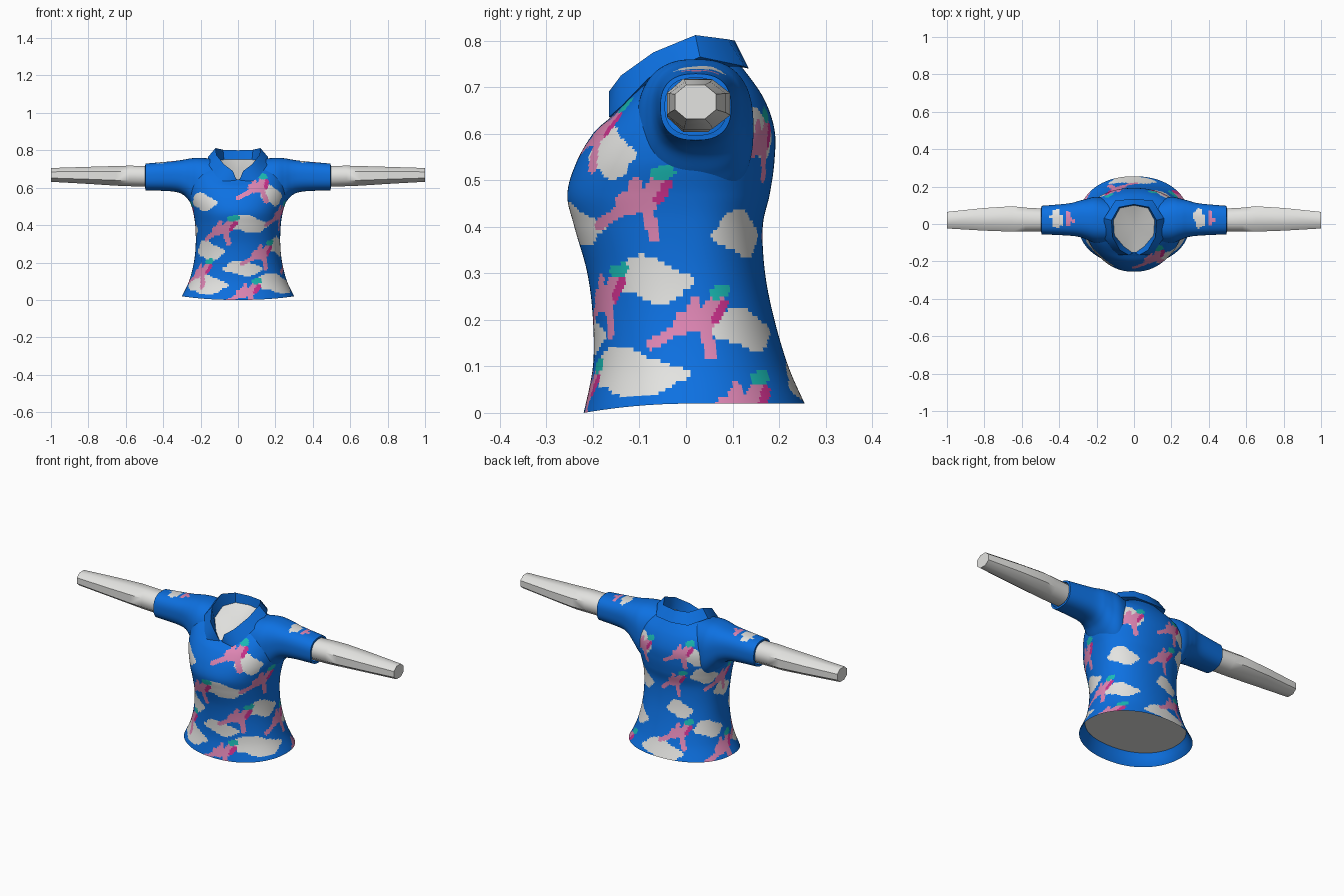
import bpy, bmesh, math
from mathutils import Vector

if "Cube" in bpy.data.objects:
    bpy.data.objects.remove(bpy.data.objects["Cube"])

BLUE, WHITE, PINK, TEAL, MAGENTA = range(5)
MATS = []
for name, col in [("shirt blue", (0.004, 0.165, 0.76)), ("cloth white", (0.77, 0.77, 0.75)),
                  ("print pink", (0.74, 0.24, 0.46)), ("print teal", (0.01, 0.50, 0.46)),
                  ("print magenta", (0.62, 0.03, 0.27))]:
    m = bpy.data.materials.new(name)
    m.diffuse_color = (*col, 1)
    m.use_nodes = True
    m.node_tree.nodes["Principled BSDF"].inputs["Base Color"].default_value = m.diffuse_color
    MATS.append(m)


def make(name, verts, faces, paint, angle=50):
    """Mesh object; paint is a material number or a rule on the face centre and normal."""
    me = bpy.data.meshes.new(name)
    me.from_pydata([tuple(v) for v in verts], [], faces)
    for m in MATS:
        me.materials.append(m)
    bm = bmesh.new()
    bm.from_mesh(me)
    bmesh.ops.recalc_face_normals(bm, faces=bm.faces)
    for f in bm.faces:
        f.material_index = paint(f.calc_center_median(), f.normal) if callable(paint) else paint
    bm.to_mesh(me)
    bm.free()
    ob = bpy.data.objects.new(name, me)
    bpy.context.collection.objects.link(ob)
    bpy.ops.object.select_all(action='DESELECT')
    ob.select_set(True)
    bpy.context.view_layer.objects.active = ob
    bpy.ops.object.shade_smooth_by_angle(angle=math.radians(angle))
    return ob


def loft(rings, start=False, end=False):
    n = len(rings[0])
    verts = [p for r in rings for p in r]
    faces = [(i*n + j, i*n + (j+1) % n, (i+1)*n + (j+1) % n, (i+1)*n + j)
             for i in range(len(rings) - 1) for j in range(n)]
    if start:
        faces.append(tuple(range(n)))
    if end:
        faces.append(tuple(range(len(verts) - n, len(verts))))
    return verts, faces


def blend(stations, steps):
    """Smoothly interpolate rows of section sizes."""
    out = []
    last = len(stations) - 1
    for i in range(last):
        a, b = stations[max(i-1, 0)], stations[i]
        c, d = stations[i+1], stations[min(i+2, last)]
        for k in range(steps):
            t = k / steps
            out.append([q + 0.5*t*(r - p + t*(2*p - 5*q + 4*r - s + t*(3*(q - r) + s - p)))
                        for p, q, r, s in zip(a, b, c, d)])
    out.append(list(stations[-1]))
    return out


def power(v, e):
    return math.copysign(abs(v) ** e, v)


# ---- printed cloth pattern: clouds and long-tailed creatures ----
def capsule(u, v, a, b, r):
    p, a, b = Vector((u, v)), Vector(a), Vector(b)
    d = b - a
    t = max(0, min(1, (p - a).dot(d) / d.length_squared))
    return (p - a - d*t).length < r


def cloud(u, v, w, h):
    return any(((u - x*w)/(w*a))**2 + ((v - y*h)/(h*b))**2 < 1
               for x, y, a, b in [(0, -.1, 1, .55), (-.2, .2, .6, .8), (.2, -.2, .6, .8)])


def creature(u, v):
    if capsule(u, v, (-.012, -.002), (.014, .004), .014):
        return TEAL
    if capsule(u, v, (.010, -.024), (-.014, -.058), .010):
        return MAGENTA
    parts = [((-.005, -.015), (-.04, -.055), .018), ((-.035, -.055), (-.085, -.065), .025),
             ((-.08, -.07), (-.16, -.112), .012), ((-.04, -.07), (-.028, -.132), .014),
             ((-.06, -.02), (-.08, -.06), .012)]
    return PINK if any(capsule(u, v, *p) for p in parts) else None


# angle in degrees (front 0, right 90), height, half width, half height
CLOUDS = [(-45, .525, .09, .05), (44, .56, .07, .058), (12, .405, .11, .048), (-42, .265, .10, .055),
          (7, .17, .11, .042), (-45, .085, .13, .058), (54, .088, .145, .055), (66, .287, .105, .052),
          (126, .385, .095, .052), (125, .18, .10, .047), (137, .60, .075, .058), (182, .06, .12, .052),
          (203, .28, .09, .05), (246, .18, .09, .048), (226, .59, .07, .05), (240, .48, .08, .05),
          (275, .38, .08, .05)]
HEADS = [(40, .66), (-5, .435), (45, .305), (-40, .205), (25, .10), (75, .515), (108, .26),
         (128, .075), (150, .64), (220, .66), (209, .49), (218, .215), (283, .51), (275, .13)]


def around(theta, deg):
    return ((theta - deg + 180) % 360 - 180) * math.pi / 180 * 0.23


def torso_paint(c, n):
    th = math.degrees(math.atan2(c.x / 1.1, -(c.y - .01)))
    for deg, z in HEADS:
        hit = creature(around(th, deg), c.z - z)
        if hit is not None:
            return hit
    if any(cloud(around(th, d), c.z - z, w, h) for d, z, w, h in CLOUDS):
        return WHITE
    return BLUE


def sleeve_paint(c, n):
    if n.z < 0.3:
        return BLUE
    base = .35 if c.x > 0 else -.41
    if capsule(c.x, c.y, (base + .055, .06), (base + .06, .0), .011) or \
       capsule(c.x, c.y, (base + .05, .035), (base + .085, .015), .010):
        return PINK
    return WHITE if cloud(c.y - .03, c.x - base, .055, .036) else BLUE


# ---- torso: front, side and back height, half width, front y, back y ----
BODY = [(0, .02, .02, .30, -.22, .255), (.10, .10, .10, .262, -.20, .22), (.2, .2, .2, .236, -.20, .19),
        (.3, .3, .3, .226, -.212, .17), (.4, .4, .4, .229, -.24, .165), (.47, .47, .47, .24, -.255, .18),
        (.54, .545, .54, .26, -.235, .19), (.60, .62, .61, .26, -.20, .19),
        (.63, .70, .68, .225, -.168, .165), (.645, .75, .75, .12, -.15, .115)]


def body_ring(row, n, shrink=0.0):
    zf, zs, zb, hw, yf, yb = row
    pts = []
    for j in range(n):
        a = 2*math.pi*j/n
        x, s = power(math.cos(a), .92), power(math.sin(a), .92)
        y = .01 + s*((yb - .01 - shrink) if s > 0 else (.01 - yf - shrink))
        pts.append((x*(hw - shrink), y, zs + ((zb if s > 0 else zf) - zs)*s*s))
    return pts


rows = blend(BODY, 12)
make("torso", *loft([body_ring(r, 200) for r in rows]), torso_paint)

# hem lining and the closed underside
lining = [body_ring(rows[i], 48, .005 if i else .0) for i in (0, 3, 6, 9)]
make("hem_lining", *loft(lining), BLUE)
make("underside", lining[-1], [tuple(range(48))], WHITE)


# ---- sleeves and arms: x, front y, back y, low z, high z ----
def limb_ring(row, n, side, e, turn=0.0):
    x, y0, y1, z0, z1 = row
    return [(side*x, (y0+y1)/2 + (y1-y0)/2*power(math.cos(a), e), (z0+z1)/2 + (z1-z0)/2*power(math.sin(a), e))
            for a in (2*math.pi*(j + turn)/n for j in range(n))]


SLEEVE = [(.12, -.11, .13, .42, .752), (.20, -.105, .145, .46, .760), (.25, -.085, .135, .515, .757),
          (.29, -.07, .125, .56, .750), (.35, -.062, .11, .58, .742), (.495, -.055, .097, .586, .729)]
CUFF = [(.496, -.045, .087, .597, .720), (.45, -.045, .087, .597, .720)]
ARM = [(.45, -.044, .085, .600, .719), (.58, -.046, .092, .604, .722), (.65, -.046, .100, .607, .720),
       (.80, -.040, .090, .617, .715), (1.0, -.027, .068, .629, .708)]
for side, word in ((1, "right"), (-1, "left")):
    rings = [limb_ring(r, 80, side, .8) for r in blend(SLEEVE, 9) + CUFF]
    make(word + "_sleeve", *loft(rings), sleeve_paint)
    make(word + "_arm", *loft([limb_ring(r, 8, side, .9, .5) for r in ARM], True, True), WHITE)

# ---- collar: inner foot, top fold and outer edge, from back to lapel tip ----
HALF = [((0, .10, .75), (0, .105, .80), (0, .135, .74)),
        ((.075, .085, .75), (.08, .09, .803), (.10, .125, .745)),
        ((.11, .02, .745), (.12, .02, .812), (.16, .03, .765)),
        ((.105, -.06, .71), (.115, -.07, .775), (.155, -.08, .72)),
        ((.055, -.12, .67), (.075, -.14, .725), (.115, -.138, .66)),
        ((.006, -.155, .638), (.028, -.166, .69), (.08, -.166, .635))]
mirrored = [tuple((-x, y, z) for x, y, z in s) for s in HALF[:0:-1]]
sections = mirrored + HALF
make("collar", *loft(sections, True, True), BLUE, 40)

# white undershirt filling the neck, slightly dished
rim = [s[0] for s in sections]
n = len(rim)
make("neck_fill", rim + [(0, -.01, .69)], [(i, (i + 1) % n, n) for i in range(n)], WHITE)
